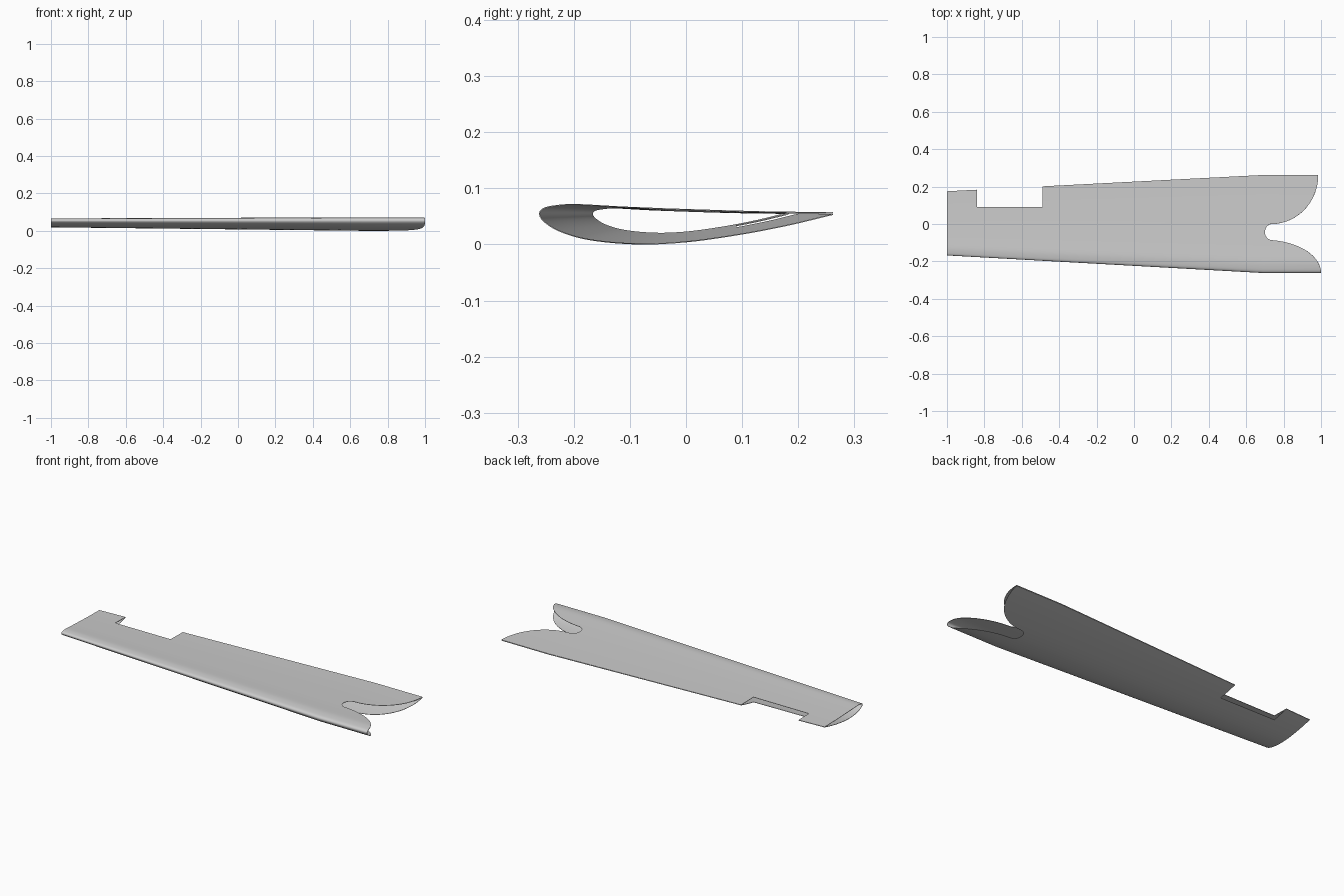
import bpy
import bmesh
import math

cube = bpy.data.objects.get("Cube")
if cube:
    bpy.data.objects.remove(cube, do_unlink=True)

# Section heights relative to the chord line: (chord fraction, height)
UPPER = [(0, 0), (.013, .010), (.053, .0150), (.12, .0175), (.3, .0125),
         (.5, .0085), (.76, .0045), (1, .0027)]
LOWER = [(0, 0), (.019, -.016), (.07, -.032), (.17, -.047), (.34, -.0548),
         (.5, -.051), (.68, -.038), (.85, -.021), (1, -.0022)]
CHORD_Z = .0548
LEAD, TRAIL = -.262, .262          # full chord edges
NOTCH = (-.84, -.49, .09)          # x start, x end, depth line in y
TAPER_END = .69


def smooth_height(points, u):
    """Smooth curve through the points, in root-of-chord space."""
    pts = [(math.sqrt(a), b) for a, b in points]
    s = math.sqrt(u)
    k = 0
    while k < len(pts) - 2 and s > pts[k + 1][0]:
        k += 1

    def slope(i):
        a, b = pts[max(i - 1, 0)], pts[min(i + 1, len(pts) - 1)]
        return (b[1] - a[1]) / (b[0] - a[0])
    (s0, z0), (s1, z1) = pts[k], pts[k + 1]
    h = s1 - s0
    t = (s - s0) / h
    ease = t * t * (3 - 2 * t)
    return (z0 + (z1 - z0) * ease + h * slope(k) * t * (1 - t) ** 2
            - h * slope(k + 1) * t * t * (1 - t))


def arc(v):
    return math.sqrt(max(0, 1 - v * v))


def end_x(y):
    """Outline of the forked end, from two elliptic horns and a round throat."""
    if y >= 0:
        return .735 + .25 * arc((TRAIL - y) / TRAIL)
    if y <= -.086:
        return .70 + .30 * arc((y - LEAD) / .177)
    return .737 - .037 * arc((y + .043) / .043)


def edges_at(x):
    t = min(1, (x + 1) / (TAPER_END + 1))
    return -.168 + (LEAD + .168) * t, .175 + (TRAIL - .175) * t


# Chord positions, packed closer at the outline's turning points
rows = []
for a, b, n in ((LEAD, -.086, 20), (-.086, 0, 14), (0, TRAIL, 20)):
    rows += [a + (b - a) * (1 - math.cos(math.pi * i / n)) / 2 for i in range(n)]
rows.append(TRAIL)
path = [(y, LOWER) for y in reversed(rows)] + [(y, UPPER) for y in rows[1:]]

# Wing skin lofted along the span
bm = bmesh.new()
stations = (-1, NOTCH[0], NOTCH[1], 0, TAPER_END)
grid = []
for y_full, side in path:
    u = (y_full - LEAD) / (TRAIL - LEAD)
    line = []
    for x in stations + (end_x(y_full),):
        lead, trail = edges_at(x)
        scale = (trail - lead) / (TRAIL - LEAD)
        z = CHORD_Z + smooth_height(side, u) * scale
        line.append(bm.verts.new((x, lead + u * (trail - lead), z)))
    grid.append(line)
for a, b in zip(grid, grid[1:]):
    for j in range(len(stations)):
        bm.faces.new((a[j], a[j + 1], b[j + 1], b[j]))


# Rectangular notch in the trailing edge
def in_notch_span(face):
    return NOTCH[0] < face.calc_center_median().x < NOTCH[1]


faces = [f for f in bm.faces if in_notch_span(f)]
geom = faces + list({e for f in faces for e in f.edges}) + list({v for f in faces for v in f.verts})
bmesh.ops.bisect_plane(bm, geom=geom, plane_co=(0, NOTCH[2], 0), plane_no=(0, 1, 0))
cut = [f for f in bm.faces if in_notch_span(f) and f.calc_center_median().y > NOTCH[2]]
bmesh.ops.delete(bm, geom=cut, context='FACES')

mesh = bpy.data.meshes.new("wing_skin")
bm.to_mesh(mesh)
bm.free()
wing = bpy.data.objects.new("wing_skin", mesh)
bpy.context.collection.objects.link(wing)

# Plain grey material
grey = bpy.data.materials.new("light_grey")
grey.use_nodes = True
colour = (.6, .6, .6, 1)
grey.diffuse_color = colour
grey.node_tree.nodes["Principled BSDF"].inputs["Base Color"].default_value = colour
mesh.materials.append(grey)

# Thin shell, left open at both ends
shell = wing.modifiers.new("shell", 'SOLIDIFY')
shell.thickness = .002
shell.offset = -1
for other in bpy.context.selected_objects:
    other.select_set(False)
bpy.context.view_layer.objects.active = wing
wing.select_set(True)
bpy.ops.object.modifier_apply(modifier="shell")
bpy.ops.object.shade_smooth_by_angle(angle=math.radians(30))
